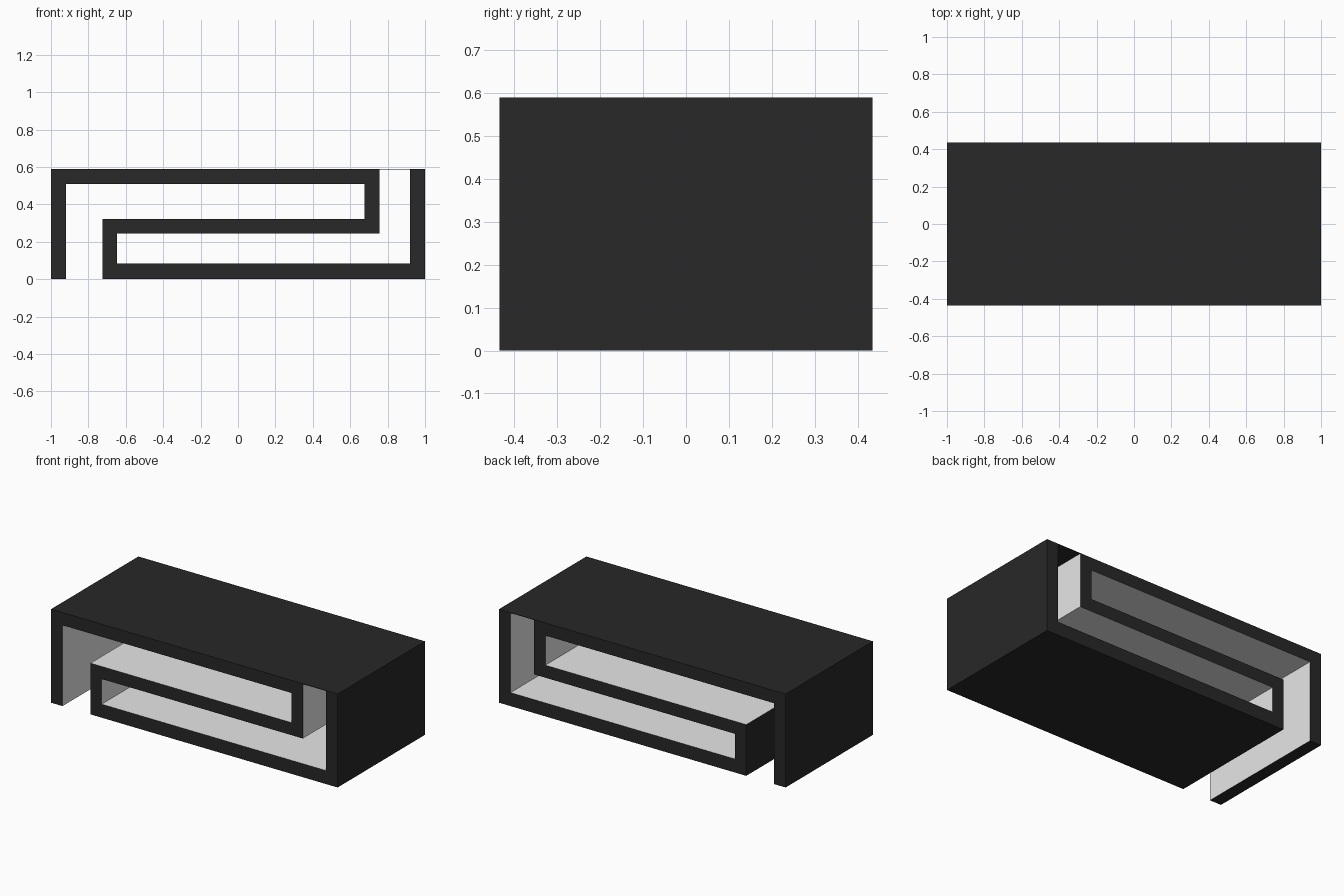
import bpy
import bmesh

cube = bpy.data.objects.get("Cube")
if cube:
    bpy.data.objects.remove(cube, do_unlink=True)

HALF_DEPTH = 0.435
TOP = 0.59


def make_material(name, value):
    mat = bpy.data.materials.new(name)
    mat.use_nodes = True
    colour = (value, value, value, 1)
    mat.diffuse_color = colour
    mat.node_tree.nodes["Principled BSDF"].inputs["Base Color"].default_value = colour
    return mat


black = make_material("black", 0.021)
white = make_material("white", 0.8)


def extrude_profile(name, points, is_white):
    """Extrude an x-z outline along y and colour its faces by a rule."""
    bm = bmesh.new()
    front = bm.faces.new([bm.verts.new((x, -HALF_DEPTH, z)) for x, z in points])
    result = bmesh.ops.extrude_face_region(bm, geom=[front], use_keep_orig=True)
    moved = [v for v in result["geom"] if isinstance(v, bmesh.types.BMVert)]
    bmesh.ops.translate(bm, verts=moved, vec=(0, 2 * HALF_DEPTH, 0))
    bmesh.ops.recalc_face_normals(bm, faces=bm.faces[:])
    for face in bm.faces:
        face.material_index = int(is_white(face.calc_center_median(), face.normal))
    mesh = bpy.data.meshes.new(name)
    bm.to_mesh(mesh)
    bm.free()
    mesh.materials.append(black)
    mesh.materials.append(white)
    obj = bpy.data.objects.new(name, mesh)
    bpy.context.collection.objects.link(obj)
    return obj


def inner_face(centre, normal):
    """White lining: everything off the outer box, ribbon edges and outer riser."""
    on_edge = abs(normal.y) > 0.5
    on_box = abs(centre.x) > 0.99 or centre.z < 0.01 or centre.z > TOP - 0.01
    outer_riser = normal.x < -0.5 and centre.x < -0.7
    return not (on_edge or on_box or outer_riser)


# Folded band: left leg, top, S-shaped fold, base and right wall
folded_band = [
    (-1, 0), (-0.92, 0), (-0.92, 0.51), (0.677, 0.51), (0.677, 0.323),
    (-0.725, 0.323), (-0.725, 0), (1, 0), (1, TOP), (0.92, TOP),
    (0.92, 0.085), (-0.647, 0.085), (-0.647, 0.244), (0.757, 0.244),
    (0.757, TOP), (-1, TOP),
]
extrude_profile("folded_band", folded_band, inner_face)

# Thin lid closing the gap beside the right wall
lid = [(0.757, TOP - 0.003), (0.92, TOP - 0.003), (0.92, TOP), (0.757, TOP)]
extrude_profile("gap_lid", lid, lambda centre, normal: False)
